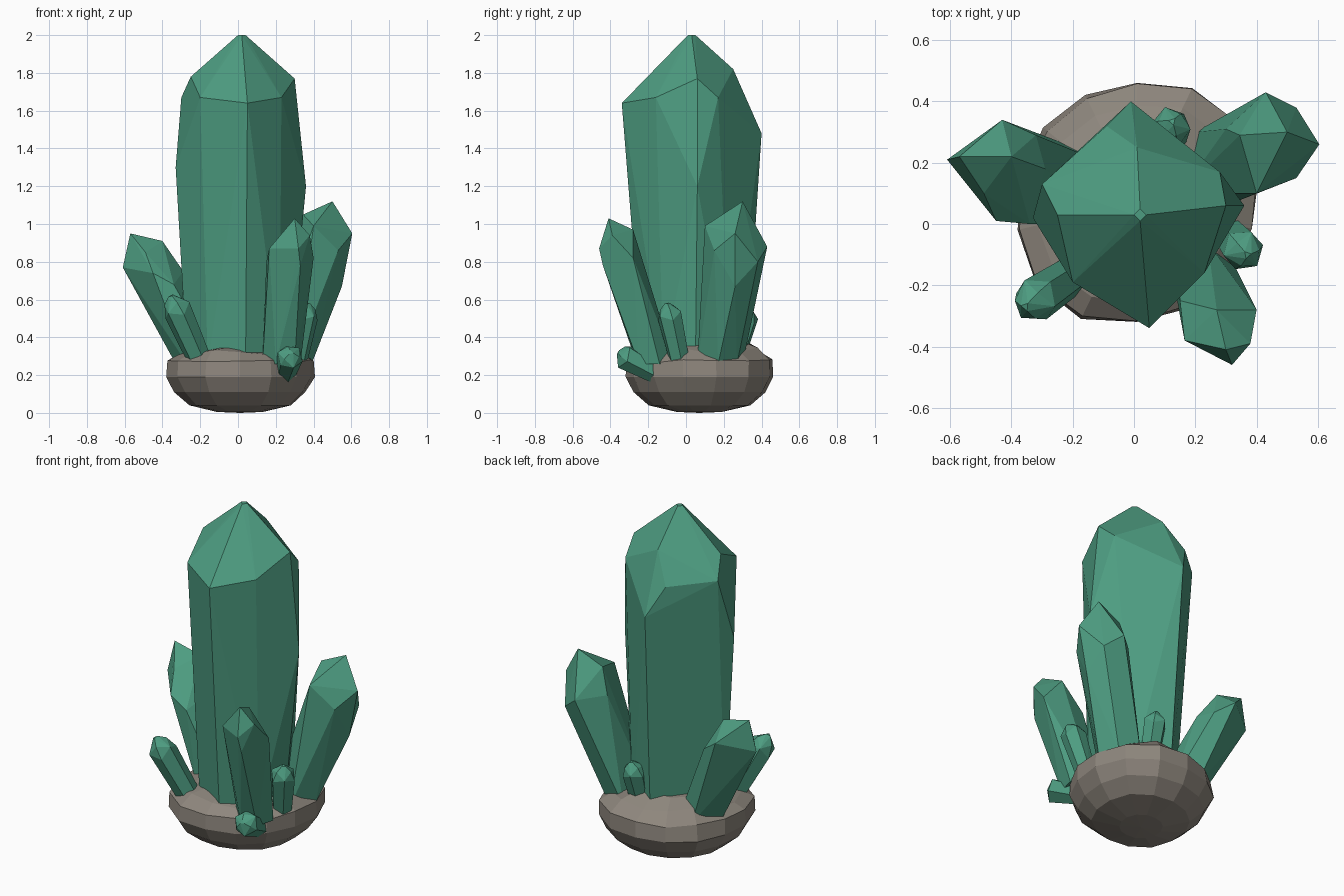
import bpy, bmesh, math, random
from mathutils import Vector

random.seed(4)
old = bpy.data.objects.get("Cube")
if old:
    bpy.data.objects.remove(old, do_unlink=True)


def material(name, rgb):
    m = bpy.data.materials.new(name)
    m.use_nodes = True
    m.diffuse_color = (*rgb, 1)
    for node in m.node_tree.nodes:
        if node.type == 'BSDF_PRINCIPLED':
            node.inputs["Base Color"].default_value = (*rgb, 1)
    return m


green = material("crystal_green", (0.075, 0.335, 0.22))
stone = material("stone_grey", (0.27, 0.24, 0.205))


def finish(name, bm, mat):
    bmesh.ops.recalc_face_normals(bm, faces=bm.faces)
    mesh = bpy.data.meshes.new(name)
    bm.to_mesh(mesh)
    bm.free()
    mesh.materials.append(mat)
    ob = bpy.data.objects.new(name, mesh)
    bpy.context.collection.objects.link(ob)


def cut_gem(name, points):
    """Flat-faceted solid wrapped around the given corner points."""
    bm = bmesh.new()
    for p in points:
        bm.verts.new(p)
    bmesh.ops.convex_hull(bm, input=list(bm.verts))
    loose = [v for v in bm.verts if not v.link_faces]
    bmesh.ops.delete(bm, geom=loose, context='VERTS')
    bmesh.ops.dissolve_limit(bm, angle_limit=math.radians(4),
                             verts=list(bm.verts), edges=list(bm.edges))
    finish(name, bm, green)


def footed_gem(name, foot, corners):
    """Large crystal: a flat foot sunk in the stone plus its upper corners."""
    cut_gem(name, [(x, y, 0.26) for x, y in foot] + corners)


def shard(name, base, tip, radius, phase=0.0):
    """Six-sided shard that widens to a staggered shoulder and a blunt point."""
    base, tip = Vector(base), Vector(tip)
    axis = tip - base
    d = axis.normalized()
    side = d.cross(Vector((0, 0, 1))).normalized()
    out = side.cross(d)

    def ring(t, r, a):
        return base + axis * t + (out * math.cos(a) + side * math.sin(a)) * r

    pts = []
    for i in range(6):
        a = phase + i * math.tau / 6
        wide = radius * random.uniform(0.95, 1.05)
        pts.append(ring(0, radius * 0.8, a))
        pts.append(ring(0.84 if i % 2 else 0.75, wide, a))
    for i in range(3):
        a = phase + i * math.tau / 3
        pts.append(ring(1, radius * 0.2, a))
        pts.append(ring(0.92, radius * 0.66, a))
    cut_gem(name, pts)


# Four large crystals
footed_gem("main_crystal",
           [(0.04, -0.23), (0.22, -0.12), (0.27, 0.05), (0.19, 0.23),
            (0.01, 0.32), (-0.27, 0.02), (-0.16, -0.13)],
           [(0.05, -0.34, 1.64), (0.23, -0.16, 1.67), (0.30, 0.06, 1.77),
            (0.28, 0.17, 1.67), (0.36, 0.06, 1.2), (-0.01, 0.4, 1.48),
            (0.01, 0.25, 1.82), (-0.09, 0.32, 1.65), (-0.3, 0.13, 1.67),
            (-0.25, 0.03, 1.78), (-0.33, 0.02, 1.3), (-0.2, -0.19, 1.67),
            (0, 0.03, 2), (0.02, 0.01, 2), (0.04, 0.03, 2), (0.02, 0.05, 2)])
footed_gem("right_side_crystal",
           [(-0.33, 0.14), (-0.27, 0), (-0.1, 0), (-0.1, 0.2), (-0.22, 0.26)],
           [(-0.57, 0.22, 0.95), (-0.4, 0.22, 0.91), (-0.61, 0.21, 0.77),
            (-0.49, 0.1, 0.85), (-0.45, 0.01, 0.74), (-0.34, 0, 0.68),
            (-0.29, 0.18, 0.75), (-0.43, 0.34, 0.82), (-0.32, 0.29, 0.74)])
footed_gem("left_back_crystal",
           [(0.39, 0.17), (0.33, 0.27), (0.2, 0.3), (0.15, 0.1), (0.3, 0.06)],
           [(0.5, 0.3, 1.12), (0.605, 0.26, 0.95), (0.43, 0.43, 0.88),
            (0.345, 0.29, 1.05), (0.4, 0.1, 0.99), (0.53, 0.15, 0.86),
            (0.53, 0.38, 0.8), (0.55, 0.26, 0.67), (0.3, 0.31, 0.9)])
footed_gem("left_front_crystal",
           [(0.13, -0.19), (0.2, -0.26), (0.3, -0.25), (0.33, -0.14),
            (0.24, -0.06), (0.14, -0.08)],
           [(0.3, -0.41, 1.03), (0.27, -0.28, 0.97), (0.38, -0.39, 0.94),
            (0.4, -0.28, 0.82), (0.32, -0.46, 0.87), (0.33, -0.44, 0.78),
            (0.165, -0.38, 0.87), (0.15, -0.25, 0.8)])

# Small shards
shard("right_front_shard", (-0.19, -0.16, 0.25), (-0.355, -0.27, 0.62), 0.078, 0.3)
shard("left_side_shard", (0.31, -0.03, 0.26), (0.37, -0.1, 0.58), 0.068)
shard("low_front_shard", (0.25, -0.16, 0.21), (0.28, -0.36, 0.32), 0.07, 0.2)
shard("back_shard", (0.11, 0.25, 0.26), (0.125, 0.335, 0.56), 0.065, 0.5)

# Rough stone base: stacked rings, longer on one diagonal, jagged near the top
SIDES = 14
profile = [(0.12, 0.005, 0), (0.27, 0.04, 0), (0.35, 0.11, 0), (0.395, 0.19, 0),
           (0.385, 0.275, 0.008), (0.32, 0.33, 0.02), (0.22, 0.37, 0.03)]
bm = bmesh.new()
rings = []
for r, z, rough in profile:
    ring = []
    for i in range(SIDES):
        a = (i + 0.5) * math.tau / SIDES
        diagonal = math.sin(2 * a)
        k = r * (1 + 0.05 * diagonal + 0.03 * diagonal ** 2)
        k *= random.uniform(0.985, 1.015)
        lift = rough * (0.5 * math.sin(a) + random.uniform(-1, 1))
        ring.append(bm.verts.new((0.01 + k * math.cos(a), 0.07 + k * math.sin(a),
                                  z + lift)))
    rings.append(ring)
for low, high in zip(rings, rings[1:]):
    for i in range(SIDES):
        j = (i + 1) % SIDES
        bm.faces.new((low[i], low[j], high[j], high[i]))
for ring, z in ((rings[0], 0), (rings[-1], 0.38)):
    centre = bm.verts.new((0.01, 0.07, z))
    for i in range(SIDES):
        bm.faces.new((ring[i], ring[(i + 1) % SIDES], centre))
finish("stone_base", bm, stone)
